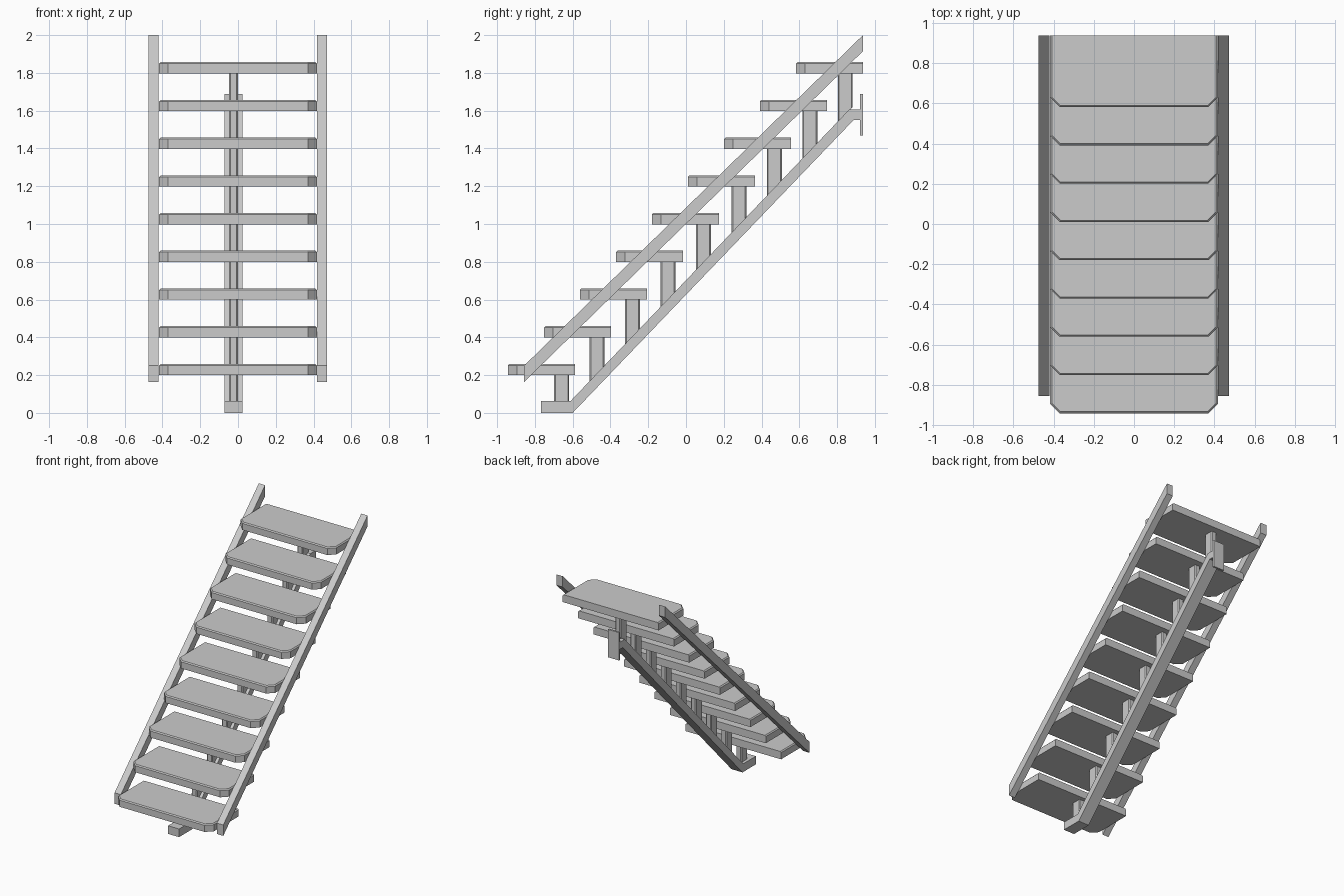
import bpy, bmesh

cube = bpy.data.objects.get("Cube")
if cube:
    bpy.data.objects.remove(cube, do_unlink=True)

GREY = (0.6, 0.6, 0.6, 1)
mat = bpy.data.materials.new("plain grey")
mat.use_nodes = True
mat.diffuse_color = GREY
mat.node_tree.nodes["Principled BSDF"].inputs["Base Color"].default_value = GREY


def extrude(name, profile, direction, bevel=0, pick=None):
    """Extrude a flat outline, then bevel the edges chosen by pick."""
    bm = bmesh.new()
    face = bm.faces.new([bm.verts.new(p) for p in profile])
    top = bmesh.ops.extrude_face_region(bm, geom=[face])["geom"]
    bmesh.ops.translate(bm, vec=direction,
                        verts=[g for g in top if isinstance(g, bmesh.types.BMVert)])
    bmesh.ops.recalc_face_normals(bm, faces=bm.faces)
    if pick:
        bmesh.ops.bevel(bm, geom=[e for e in bm.edges if pick(e)], offset=bevel,
                        segments=1, affect='EDGES', clamp_overlap=True)
    mesh = bpy.data.meshes.new(name)
    bm.to_mesh(mesh)
    bm.free()
    mesh.materials.append(mat)
    obj = bpy.data.objects.new(name, mesh)
    bpy.context.collection.objects.link(obj)
    return obj


def side_profile(name, yz, x0, x1, bevel=0, pick=None):
    return extrude(name, [(x0, y, z) for y, z in yz], (x1 - x0, 0, 0), bevel, pick)


def vertical(e):
    a, b = e.verts
    return abs(a.co.y - b.co.y) + abs(a.co.x - b.co.x) < 1e-4


STEPS = 9
RISE, RUN, POST_RUN = 0.1996, 0.1905, 0.1877
THICK, DEPTH, HALF, CUT = 0.06, 0.355, 0.417, 0.047
SPINE_X0, SPINE_X1 = -0.072, 0.024
FOOT_TOP = 0.064


def spine_top(y):
    return max(FOOT_TOP, FOOT_TOP + (y + 0.61) * 1.046)


for i in range(STEPS):
    # Tread with clipped front corners and a softened top edge
    y0, z0 = -0.942 + i * RUN, 0.2 + i * RISE
    y1, z1 = y0 + DEPTH, z0 + THICK
    outline = [(-HALF, y1), (-HALF, y0 + CUT), (-HALF + CUT, y0),
               (HALF - CUT, y0), (HALF, y0 + CUT), (HALF, y1)]

    def top_rim(e):
        a, b = (v.co for v in e.verts)
        return min(a.z, b.z) > z1 - 1e-4 and min(a.y, b.y) < y1 - 1e-4

    extrude(f"tread_{i + 1}", [(x, y, z0) for x, y in outline],
            (0, 0, THICK), 0.008, top_rim)

    # Post standing on the sloping spine
    p0 = -0.698 + i * POST_RUN
    p1 = p0 + 0.079
    side_profile(f"post_{i + 1}",
                 [(p0, spine_top(p0) - 0.005), (p1, spine_top(p1) - 0.005),
                  (p1, z0), (p0, z0)], -0.048, 0, 0.007, vertical)

# Central spine beam with its flat foot and level top end
side_profile("spine_beam",
             [(-0.767, 0), (-0.6, 0), (0.887, 1.55), (0.925, 1.55),
              (0.925, 1.607), (0.865, 1.607), (-0.61, FOOT_TOP), (-0.767, FOOT_TOP)],
             SPINE_X0, SPINE_X1)

# Wall fixing plate
side_profile("wall_plate", [(0.922, 1.468), (0.937, 1.468), (0.937, 1.687), (0.922, 1.687)],
             SPINE_X0, SPINE_X1)

# Side rails with plumb-cut ends
for name, x0, x1 in (("right_rail", -0.475, -0.42), ("left_rail", 0.417, 0.472)):
    side_profile(name, [(-0.857, 0.164), (0.937, 1.915), (0.937, 2.0), (-0.857, 0.25)], x0, x1)
